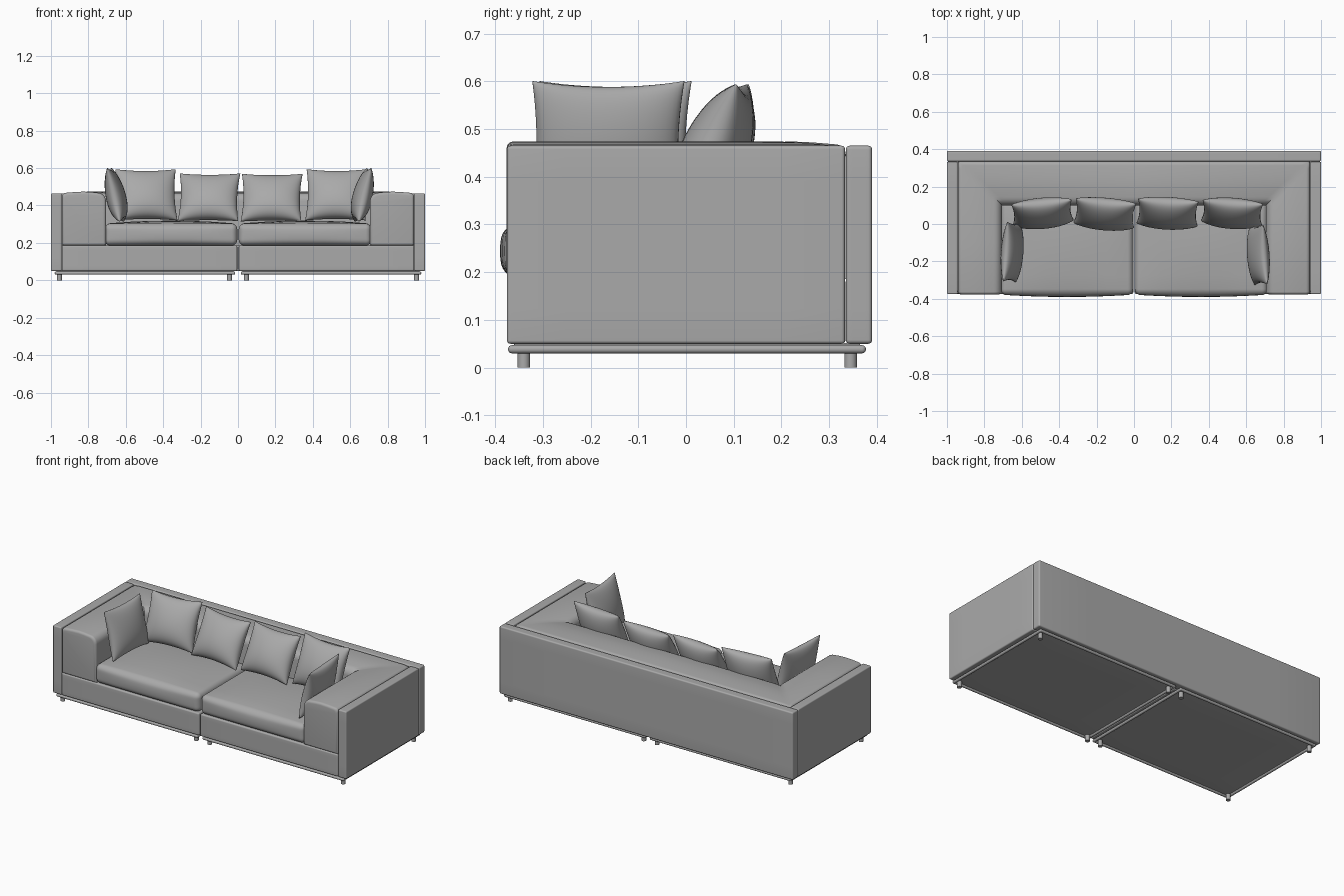
import bpy, bmesh, math
from mathutils import Vector, Matrix

if "Cube" in bpy.data.objects:
    bpy.data.objects.remove(bpy.data.objects["Cube"])

grey = bpy.data.materials.new("soft_grey")
grey.diffuse_color = (0.4, 0.4, 0.4, 1)
grey.use_nodes = True
grey.node_tree.nodes["Principled BSDF"].inputs["Base Color"].default_value = grey.diffuse_color


def finish(name, bm, angle=40):
    bmesh.ops.recalc_face_normals(bm, faces=bm.faces)
    me = bpy.data.meshes.new(name)
    bm.to_mesh(me)
    bm.free()
    me.materials.append(grey)
    me.shade_smooth()
    me.set_sharp_from_angle(angle=math.radians(angle))
    ob = bpy.data.objects.new(name, me)
    bpy.context.collection.objects.link(ob)
    return ob


def soft_box(name, lo, hi, r, crown=0.0, belly=0.0):
    """Rounded box; crown lifts the top, belly pushes the front outwards."""
    n, k = 12, 3
    lo, hi = Vector(lo), Vector(hi)
    mid, half = (lo + hi) / 2, (hi - lo) / 2
    bm = bmesh.new()
    bmesh.ops.create_cube(bm, size=2)
    bmesh.ops.subdivide_edges(bm, edges=bm.edges[:], cuts=n - 1, use_grid_fill=True)

    def place(c, a, b):
        i = round((c + 1) / 2 * n)
        if i <= k:
            return a + r - r * math.tan(math.pi / 4 * (k - i) / k)
        if i >= n - k:
            return b - r + r * math.tan(math.pi / 4 * (i - n + k) / k)
        return a + r + (b - a - 2 * r) * (i - k) / (n - 2 * k)

    for v in bm.verts:
        p = Vector([place(v.co[i], lo[i], hi[i]) for i in range(3)])
        core = Vector([min(max(p[i], lo[i] + r), hi[i] - r) for i in range(3)])
        p = core + (p - core).normalized() * r
        a, b, c = [(p[i] - mid[i]) / half[i] for i in range(3)]
        p.z += crown * (1 - a * a) * (1 - b * b) * max(c, 0)
        p.y -= belly * (1 - a * a) * (1 - c * c) * max(-b, 0)
        v.co = p
    return finish(name, bm)


def pillow(name, loc, w, h, thick, lean, yaw):
    """Scatter cushion: two puffed sheets joined at a seam, with pointed corners."""
    bm = bmesh.new()
    for side in (-1, 1):
        new = bmesh.ops.create_grid(bm, x_segments=24, y_segments=24, size=1)["verts"]
        for q in new:
            u, v = math.sin(q.co.x * math.pi / 2), math.sin(q.co.y * math.pi / 2)
            puff = (max(0, 1 - u * u) * max(0, 1 - v * v)) ** 0.45
            q.co = (u * w / 2 * (1 - 0.07 * (1 - v * v)),
                    side * thick / 2 * puff * (1 - 0.15 * v),
                    v * h / 2 * (1 - 0.09 * (1 - u * u)))
    bmesh.ops.remove_doubles(bm, verts=bm.verts, dist=0.0005)
    ob = finish(name, bm, 75)
    ob.location = loc
    ob.rotation_euler = (math.radians(-lean), 0, math.radians(yaw))


def leg(name, x, y):
    bm = bmesh.new()
    bmesh.ops.create_cone(bm, cap_ends=True, segments=24, radius1=0.013, radius2=0.013,
                          depth=0.036, matrix=Matrix.Translation((x, y, 0.018)))
    finish(name, bm)


# Outer shell: back panel and two side panels
soft_box("back_panel", (-1, 0.335, 0.05), (1, 0.39, 0.465), 0.008)
for s, tag in ((-1, "left"), (1, "right")):
    def span(a, b):
        return (a, b) if s > 0 else (-b, -a)

    x0, x1 = span(0.943, 1.0)
    soft_box(tag + "_side_panel", (x0, -0.375, 0.05), (x1, 0.333, 0.465), 0.007)

    # Upholstered base and seat cushion
    x0, x1 = span(0.004, 0.942)
    soft_box(tag + "_base", (x0, -0.375, 0.05), (x1, 0.334, 0.187), 0.008)
    x0, x1 = span(0.004, 0.713)
    soft_box(tag + "_seat_cushion", (x0, -0.378, 0.186), (x1, 0.12, 0.303), 0.03, 0.016, 0.012)

    # Underside board, tubular frame and legs
    x0, x1 = span(0.025, 0.97)
    soft_box(tag + "_bottom_board", (x0, -0.36, 0.04), (x1, 0.365, 0.052), 0.002)
    x0, x1 = span(0.015, 0.98)
    for part, y in (("front", -0.373), ("rear", 0.36)):
        soft_box(f"{tag}_{part}_rail", (x0, y, 0.03), (x1, y + 0.017, 0.047), 0.008)
    for part, a in (("inner", 0.015), ("outer", 0.963)):
        xa, xb = span(a, a + 0.017)
        soft_box(f"{tag}_{part}_rail", (xa, -0.373, 0.03), (xb, 0.377, 0.047), 0.008)
        for end, y in (("front", -0.34), ("rear", 0.345)):
            leg(f"{tag}_{part}_{end}_leg", s * (0.045 if part == "inner" else 0.955), y)

# Padded arms and back: one rounded profile swept round a mitred corner, mirrored
W, BOTTOM, TOP = 0.235, 0.186, 0.468
profile = [(0, BOTTOM)]
for cx, r, start in ((0.022, 0.022, 180), (W - 0.045, 0.045, 90)):
    for i in range(7):
        a = math.radians(start - 15 * i)
        profile.append((cx + r * math.cos(a), TOP - r + r * math.sin(a)))
    if start == 180:
        profile += [(0.07, TOP + 0.004), (0.115, TOP + 0.006), (0.155, TOP + 0.004)]
profile.append((W, BOTTOM))


def arm_ring(y, inset=0.0):
    tc, zc = W / 2, (BOTTOM + TOP) / 2
    st, sz = 1 - inset / tc, 1 - inset / (TOP - zc)
    return [(-0.941 + tc + (t - tc) * st, y, zc + (z - zc) * sz) for t, z in profile]


def corner_ring(dx, dy, dip):
    return [(-0.941 + t + dx, 0.335 - t - dy, z - dip * (z > 0.4)) for t, z in profile]


R = 0.014
rings = [arm_ring(-0.376 + R * (1 - math.cos(math.radians(a))),
                  R * (1 - math.sin(math.radians(a)))) for a in (0, 22.5, 45, 67.5, 90)]
rings += [arm_ring(-0.1), corner_ring(0, 0.03, 0), corner_ring(0, 0, 0.004),
          corner_ring(0.03, 0, 0), [(0, 0.335 - t, z) for t, z in profile]]
bm = bmesh.new()
rows = [[bm.verts.new(p) for p in ring] for ring in rings]
for ra, rb in zip(rows, rows[1:]):
    for i in range(len(ra)):
        j = (i + 1) % len(ra)
        bm.faces.new((ra[i], ra[j], rb[j], rb[i]))
bm.faces.new(rows[0])
pad = finish("arm_and_back_padding", bm)
mirror = pad.modifiers.new("mirror", 'MIRROR')
mirror.use_clip = True

# Scatter cushions along the back and against each arm
pillow("outer_left_pillow", (-0.49, 0.062, 0.457), 0.325, 0.295, 0.14, 22, 5)
pillow("inner_left_pillow", (-0.155, 0.058, 0.444), 0.325, 0.285, 0.14, 27, -5)
pillow("inner_right_pillow", (0.18, 0.062, 0.442), 0.325, 0.285, 0.14, 27, -3)
pillow("outer_right_pillow", (0.525, 0.062, 0.457), 0.325, 0.295, 0.14, 22, -4)
pillow("left_arm_pillow", (-0.655, -0.15, 0.457), 0.32, 0.295, 0.105, 13, 86)
pillow("right_arm_pillow", (0.668, -0.165, 0.457), 0.32, 0.295, 0.105, 13, -86)
